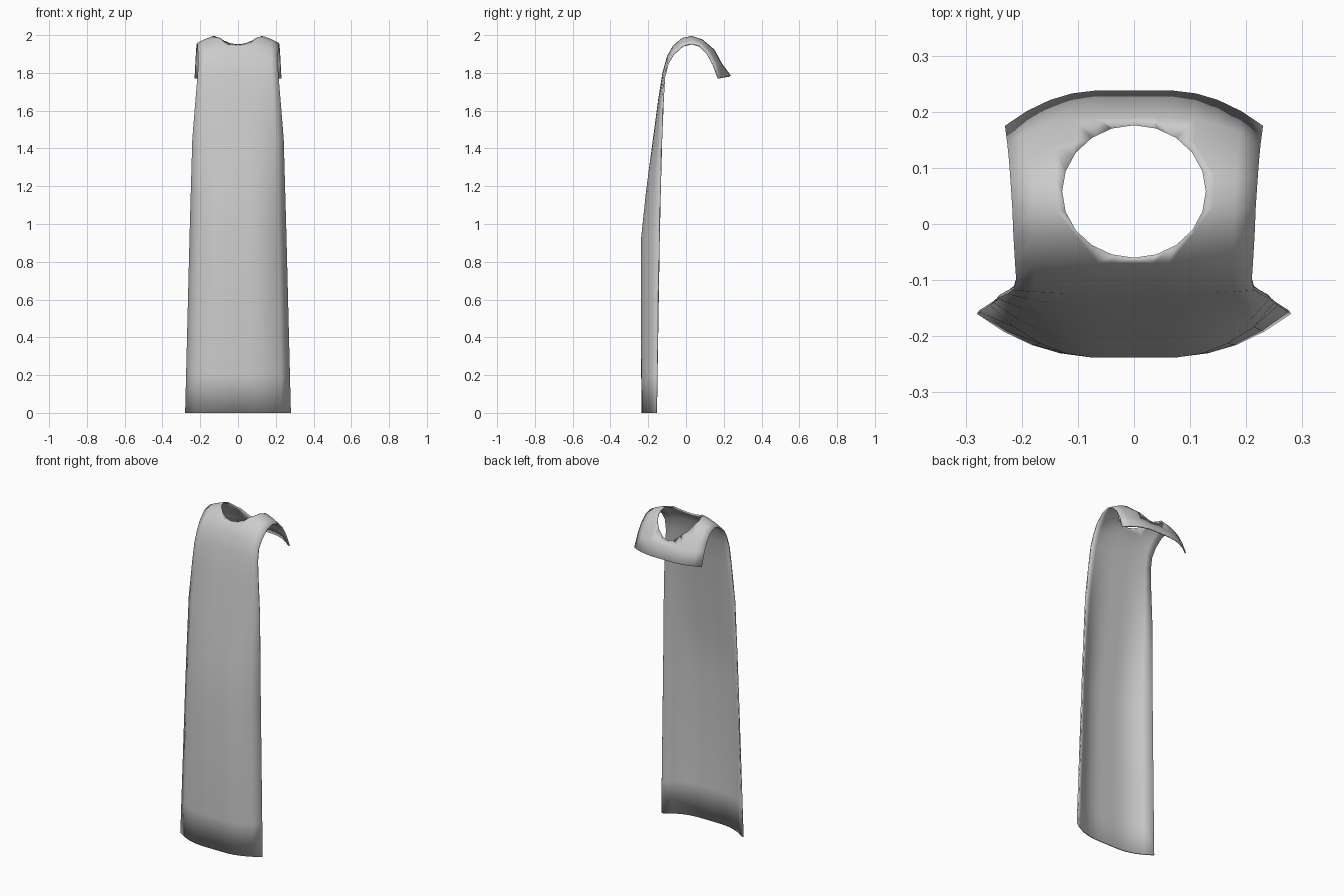
import bpy, bmesh

if "Cube" in bpy.data.objects:
    bpy.data.objects.remove(bpy.data.objects["Cube"])

# One flat cloth colour
cloth = bpy.data.materials.new("cloth_grey")
cloth.diffuse_color = (0.6, 0.6, 0.6, 1)
cloth.use_nodes = True
cloth.node_tree.nodes["Principled BSDF"].inputs["Base Color"].default_value = cloth.diffuse_color

# Rows from front hem, over the shoulders, to the back flap:
# centre y, centre z, edge x, edge y, edge z
rows = [
    (-.236, 0, .28, -.16, 0),
    (-.237, .2, .275, -.157, .2),
    (-.238, .92, .257, -.145, .92),
    (-.212, 1.17, .25, -.14, 1.17),
    (-.175, 1.45, .242, -.133, 1.45),
    (-.147, 1.66, .225, -.125, 1.66),
    (-.125, 1.8, .215, -.118, 1.78),
    (-.1, 1.89, .21, -.1, 1.85),
    (-.07, 1.942, .212, -.07, 1.90),
    (-.02, 1.988, .215, -.02, 1.945),
    (.03, 2.004, .217, .03, 1.958),
    (.09, 1.984, .22, .075, 1.945),
    (.15, 1.925, .223, .115, 1.905),
    (.19, 1.85, .226, .145, 1.85),
    (.238, 1.785, .23, .175, 1.772),
]
half = [.16, .3, .48, .65, .83, 1]
cols = [-t for t in reversed(half)] + [0] + half


def bend(t):
    """Flat in the middle, curling back toward the side edges."""
    return max(0, (abs(t) - .25) / .75) ** 2.1


# Curved cloth sheet
bm = bmesh.new()
grid = []
for yc, zc, xe, ye, ze in rows:
    grid.append([bm.verts.new((t * xe, yc + (ye - yc) * bend(t), zc + (ze - zc) * bend(t)))
                 for t in cols])
for low, high in zip(grid, grid[1:]):
    for c in range(len(cols) - 1):
        bm.faces.new((low[c], low[c + 1], high[c + 1], high[c]))
mesh = bpy.data.meshes.new("tabard")
bm.to_mesh(mesh)
bm.free()
tabard = bpy.data.objects.new("tabard", mesh)
bpy.context.collection.objects.link(tabard)
mesh.materials.append(cloth)

# Neck opening cutter
bpy.ops.mesh.primitive_cylinder_add(vertices=20, radius=1, depth=.4, location=(0, .058, 2.0))
cutter = bpy.context.object
cutter.name = "neck_cutter"
cutter.scale = (.128, .118, 1)
cutter.data.materials.append(cloth)

# Cloth thickness, then the neck hole
solid = tabard.modifiers.new("thickness", 'SOLIDIFY')
solid.thickness = .008
solid.offset = -1
hole = tabard.modifiers.new("neck_hole", 'BOOLEAN')
hole.operation = 'DIFFERENCE'
hole.solver = 'EXACT'
hole.object = cutter

bpy.ops.object.select_all(action='DESELECT')
tabard.select_set(True)
bpy.context.view_layer.objects.active = tabard
for name in ("thickness", "neck_hole"):
    bpy.ops.object.modifier_apply(modifier=name)
bpy.data.objects.remove(cutter)
bpy.ops.object.shade_smooth()
